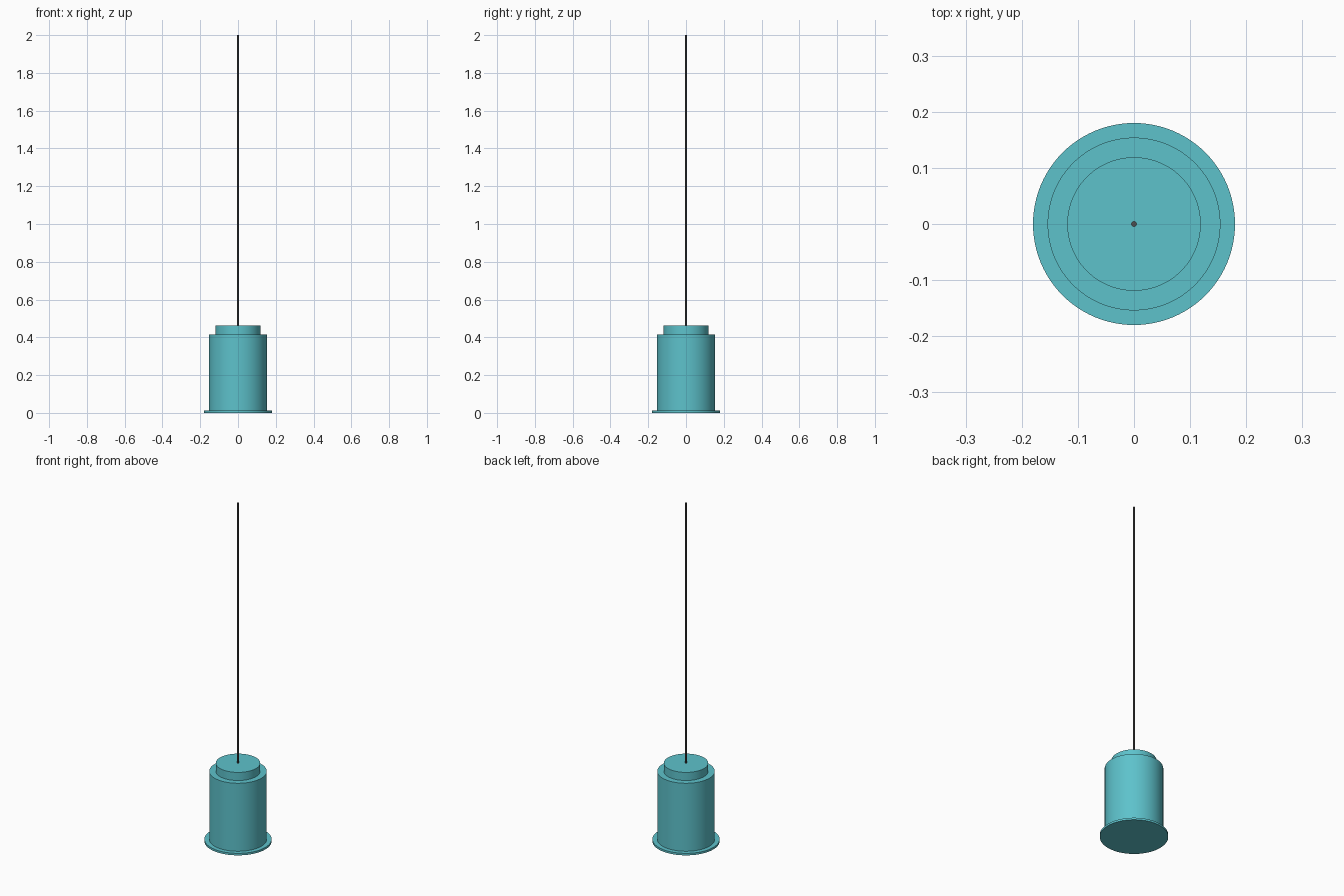
import bpy
import math

if "Cube" in bpy.data.objects:
    bpy.data.objects.remove(bpy.data.objects["Cube"])


def material(name, color):
    mat = bpy.data.materials.new(name)
    mat.diffuse_color = color
    mat.use_nodes = True
    mat.node_tree.nodes["Principled BSDF"].inputs["Base Color"].default_value = mat.diffuse_color
    return mat


def cylinder(name, radius, z0, z1, mat, sides=96):
    bpy.ops.mesh.primitive_cylinder_add(
        vertices=sides, radius=radius, depth=z1 - z0,
        location=(0, 0, (z0 + z1) / 2))
    obj = bpy.context.object
    obj.name = name
    obj.data.materials.append(mat)
    bpy.ops.object.shade_smooth_by_angle(angle=math.radians(30))
    return obj


teal = material("teal", (0.11, 0.54, 0.60, 1))
dark = material("dark_grey", (0.08, 0.08, 0.08, 1))

# Lamp housing: bottom flange, main drum and stepped cap
cylinder("bottom_flange", 0.18, 0.0, 0.012, teal)
cylinder("lamp_drum", 0.154, 0.012, 0.414, teal)
cylinder("top_cap", 0.119, 0.414, 0.462, teal)

# Hanging cable
cylinder("cable", 0.005, 0.462, 2.0, dark, sides=24)
